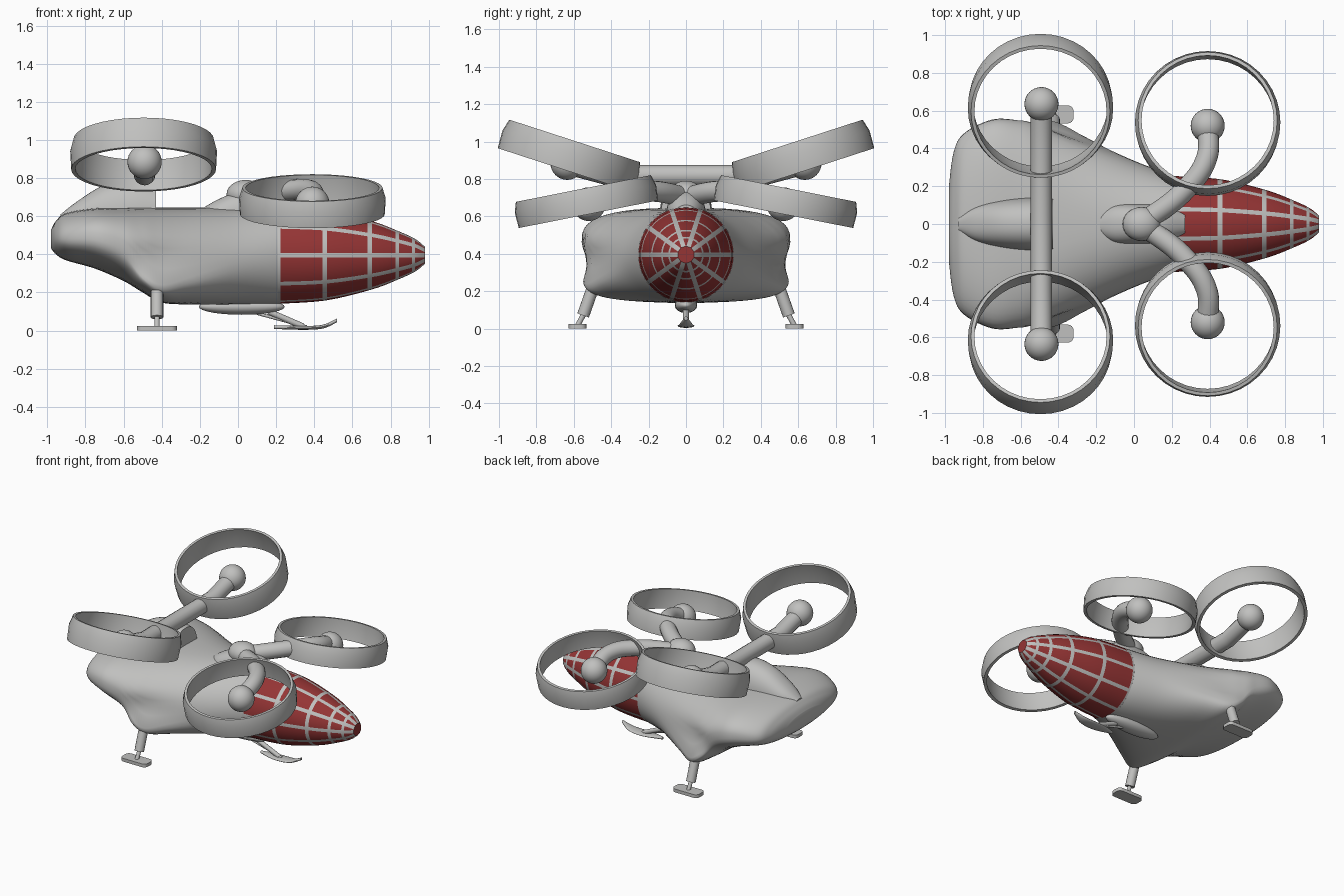
import bpy, bmesh
from math import sin, cos, pi, radians, copysign
from mathutils import Vector

cube = bpy.data.objects.get("Cube")
if cube:
    bpy.data.objects.remove(cube)


def material(name, rgb):
    m = bpy.data.materials.new(name)
    m.use_nodes = True
    m.diffuse_color = (*rgb, 1)
    m.node_tree.nodes["Principled BSDF"].inputs["Base Color"].default_value = (*rgb, 1)
    return m


GREY = material("hull grey", (0.53, 0.53, 0.52))
RED = material("canopy red", (0.3, 0.035, 0.035))


def finish(name, bm, loc=(0, 0, 0), rot=(0, 0, 0), angle=40):
    bmesh.ops.recalc_face_normals(bm, faces=bm.faces)
    me = bpy.data.meshes.new(name)
    bm.to_mesh(me)
    bm.free()
    ob = bpy.data.objects.new(name, me)
    bpy.context.collection.objects.link(ob)
    ob.location, ob.rotation_euler = loc, rot
    me.materials.append(GREY)
    me.materials.append(RED)
    bpy.ops.object.select_all(action="DESELECT")
    ob.select_set(True)
    bpy.context.view_layer.objects.active = ob
    bpy.ops.object.shade_smooth_by_angle(angle=radians(angle))
    return ob


def skin(rings, closed=False, caps=True, paint=lambda i, j: 0):
    """Bridge rings of points; paint picks the colour of face j on band i."""
    bm = bmesh.new()
    vs = [[bm.verts.new(p) for p in ring] for ring in rings]
    n = len(vs[0])
    for i in range(len(vs) if closed else len(vs) - 1):
        a, b = vs[i], vs[(i + 1) % len(vs)]
        for j in range(n):
            k = (j + 1) % n
            bm.faces.new((a[j], a[k], b[k], b[j])).material_index = paint(i, j)
    if caps and not closed:
        bm.faces.new(vs[0])
        bm.faces.new(vs[-1]).material_index = paint(len(vs) - 1, 0)
    return bm


def smooth_rows(rows, steps=6):
    """Spline through the rows of a station table."""
    rows = [Vector(r) for r in rows]
    out = []
    for i in range(len(rows) - 1):
        p0, p1, p2, p3 = (rows[min(max(i + d, 0), len(rows) - 1)] for d in (-1, 0, 1, 2))
        for k in range(steps):
            t = k / steps
            out.append(p1 + (p2 - p0) * (t / 2)
                       + (p0 * 2 - p1 * 5 + p2 * 4 - p3) * (t * t / 2)
                       + (p1 * 3 - p0 - p2 * 3 + p3) * (t ** 3 / 2))
    return out + [rows[-1]]


def section(x, top, bottom, w, mid, up, low, waist=0, n=48):
    """Rounded cross-section with separate upper and lower fullness."""
    pts = []
    for j in range(n):
        c, s = cos(2 * pi * j / n), sin(2 * pi * j / n)
        e = 2 / (up if s >= 0 else low)
        y = w * copysign(abs(c) ** e, c)
        z = mid + ((top - mid) if s >= 0 else (bottom - mid)) * abs(s) ** e
        pinch = waist * max(0, 1 - ((z - 0.37) / 0.13) ** 2) ** 2
        pts.append((x, y * (1 - pinch), z))
    return pts


def tube(name, pts, r, kind="POLY"):
    cu = bpy.data.curves.new(name, "CURVE")
    cu.dimensions = "3D"
    cu.bevel_depth, cu.bevel_resolution, cu.use_fill_caps = r, 6, True
    sp = cu.splines.new(kind)
    if kind == "BEZIER":
        sp.bezier_points.add(len(pts) - 1)
        for bp, p in zip(sp.bezier_points, pts):
            bp.co = p
            bp.handle_left_type = bp.handle_right_type = "AUTO"
    else:
        sp.points.add(len(pts) - 1)
        for q, p in zip(sp.points, pts):
            q.co = (*p, 1)
    cu.materials.append(GREY)
    bpy.context.collection.objects.link(bpy.data.objects.new(name, cu))


def ball(name, loc, scale):
    bm = bmesh.new()
    bmesh.ops.create_uvsphere(bm, u_segments=32, v_segments=16, radius=1)
    bmesh.ops.scale(bm, vec=scale, verts=bm.verts)
    return finish(name, bm, loc, angle=80)


def duct(name, loc, tilt, h):
    prof = [(0.368, h), (0.385, h * 0.2), (0.38, -h), (0.358, -h), (0.36, 0), (0.35, h)]
    rings = [[(r * cos(a), r * sin(a), z) for r, z in prof]
             for a in (2 * pi * k / 40 for k in range(40))]
    finish(name, skin(rings, closed=True), loc, (tilt, 0, 0))


# Hull: x, top, bottom, half width, widest height, fullness above and below, waist
HULL = [
    (-0.98, 0.53, 0.43, 0.2, 0.48, 2, 2, 0),
    (-0.955, 0.575, 0.4, 0.38, 0.48, 2, 2, 0),
    (-0.9, 0.617, 0.368, 0.48, 0.48, 2.3, 2.2, 0),
    (-0.75, 0.642, 0.325, 0.553, 0.475, 2.8, 2.2, 0),
    (-0.6, 0.645, 0.26, 0.553, 0.42, 2.8, 2.4, 0.02),
    (-0.5, 0.645, 0.2, 0.557, 0.3, 2.8, 2.8, 0.07),
    (-0.4, 0.645, 0.147, 0.535, 0.24, 2.6, 3, 0.08),
    (-0.25, 0.645, 0.137, 0.46, 0.28, 2.3, 2.6, 0.04),
    (0, 0.645, 0.137, 0.335, 0.36, 2, 2.2, 0),
    (0.21, 0.65, 0.14, 0.255, 0.395, 2, 2, 0),
]
finish("hull", skin([section(*row) for row in smooth_rows(HULL)]), angle=60)

# Glazed nose: ten panes round, divided by lengthwise and crosswise frames
PROFILE = smooth_rows([(0.2, 0.255), (0.46, 0.237), (0.7, 0.18), (0.84, 0.127),
                       (0.93, 0.085), (0.98, 0.045)], 12)


def nose_radius(x):
    for a, b in zip(PROFILE, PROFILE[1:]):
        if x <= b[0]:
            return a[1] + (b[1] - a[1]) * (x - a[0]) / (b[0] - a[0])
    return PROFILE[-1][1]


stations, is_frame = [0.2], []
start = 0.222
is_frame.append(True)
for bar, half in ((0.455, 0.013), (0.69, 0.012), (0.835, 0.01), (0.92, 0.008), (0.98, 0)):
    for k in range(4):
        stations.append(start + (bar - half - start) * k / 4)
        is_frame.append(False)
    stations.append(bar - half)
    is_frame.append(True)
    start = bar + half
is_frame[-1] = False
nose = []
for x in stations:
    r = nose_radius(x)
    bar = 0.012 / r
    pane = pi / 5 - 2 * bar
    nose.append([(x, r * cos(a), 0.395 + r * sin(a))
                 for k in range(10)
                 for a in [k * pi / 5 - bar] + [k * pi / 5 + bar + pane * m / 4 for m in range(4)]])
finish("glazed_nose", skin(
    nose, paint=lambda i, j: int(i == len(nose) - 1 or not (is_frame[i] or j % 5 == 0))))

# Rear pylon fairing and front mount fairing
PYLON = [(-0.93, 0.61, 0.03), (-0.84, 0.68, 0.09), (-0.7, 0.765, 0.125),
         (-0.55, 0.8, 0.14), (-0.43, 0.77, 0.135)]
MOUNT = [(-0.18, 0.645, 0.06), (-0.1, 0.69, 0.1), (0.02, 0.735, 0.105),
         (0.15, 0.725, 0.1), (0.27, 0.66, 0.06)]
for name, rows in (("rear_pylon", PYLON), ("front_mount", MOUNT)):
    finish(name, skin([section(x, top, 0.54, w, 0.6, 2.3, 2)
                       for x, top, w in smooth_rows(rows)]), angle=50)
ball("mount_cap", (0.04, 0, 0.715), (0.1, 0.09, 0.075))

# Rear cross beam
tube("rear_beam", [(-0.49, -0.63, 0.88), (-0.49, -0.4, 0.818), (-0.49, 0.4, 0.818),
                   (-0.49, 0.63, 0.88)], 0.057)

for s, side in ((1, "left"), (-1, "right")):
    # Ducted rotors with their hubs and front arms
    duct("rear_duct_" + side, (-0.495, s * 0.62, 0.925), s * radians(18), 0.082)
    ball("rear_hub_" + side, (-0.49, s * 0.635, 0.885), (0.09,) * 3)
    duct("front_duct_" + side, (0.39, s * 0.535, 0.68), -s * radians(11.2), 0.07)
    ball("front_hub_" + side, (0.39, s * 0.52, 0.665), (0.09,) * 3)
    tube("front_arm_" + side, [(0.04, 0, 0.7), (0.27, s * 0.18, 0.735),
                               (0.385, s * 0.35, 0.73), (0.39, s * 0.52, 0.675)], 0.056, "BEZIER")

    # Rear landing legs
    tube("rear_leg_" + side, [(-0.425, s * 0.49, 0.24), (-0.425, s * 0.55, 0.07)], 0.033)
    tube("rear_strut_" + side, [(-0.425, s * 0.545, 0.08), (-0.425, s * 0.58, 0.015)], 0.014)
    bm = bmesh.new()
    bmesh.ops.create_cube(bm, size=1)
    bmesh.ops.scale(bm, vec=(0.21, 0.095, 0.024), verts=bm.verts)
    upright = [e for e in bm.edges if abs(e.verts[0].co.z - e.verts[1].co.z) > 0.01]
    bmesh.ops.bevel(bm, geom=upright, offset=0.03, segments=4, affect="EDGES", profile=0.5)
    finish("rear_foot_" + side, bm, (-0.425, s * 0.58, 0.012))

# Front skid: belly fairing, struts and upturned ski
ball("skid_fairing", (0.02, 0, 0.125), (0.225, 0.06, 0.042))
tube("skid_strut", [(0.16, 0, 0.1), (0.34, 0, 0.022)], 0.016)
tube("skid_brace", [(0.1, 0, 0.09), (0.36, 0, 0.02)], 0.008)
SKI = [(0.19, 0.018, 0.008), (0.27, 0.016, 0.036), (0.36, 0.014, 0.045),
       (0.45, 0.022, 0.036), (0.52, 0.054, 0.01)]
finish("ski", skin([section(x, z + 0.01, z - 0.01, w, z, 2, 2, n=16)
                    for x, z, w in smooth_rows(SKI)]), angle=60)
